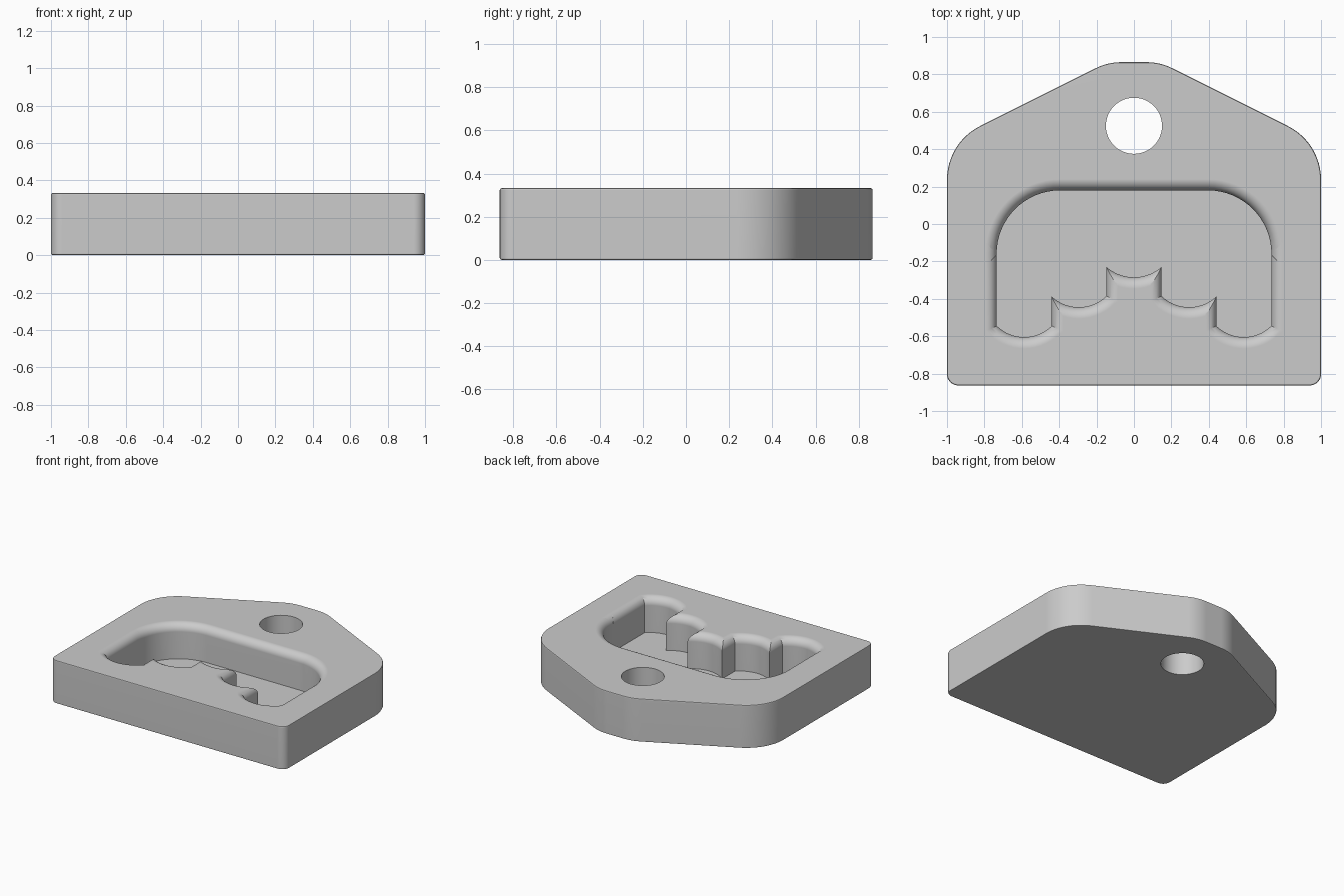
import bpy
import bmesh
from math import sin, cos, pi, tan, asin, radians
from mathutils import Vector, Matrix

if "Cube" in bpy.data.objects:
    bpy.data.objects.remove(bpy.data.objects["Cube"], do_unlink=True)

HEIGHT = 0.333
FLOOR = 0.065
LIP = 0.06      # rounded lip of the pocket
EDGE = 0.01     # softened outer edges


def round_poly(corners, steps=12):
    """Counter-clockwise convex outline from (x, y, corner radius)."""
    pts = []
    n = len(corners)
    for i, (x, y, r) in enumerate(corners):
        p = Vector((x, y))
        if r == 0:
            pts.append(p)
            continue
        a = (Vector(corners[i - 1][:2]) - p).normalized()
        b = (Vector(corners[(i + 1) % n][:2]) - p).normalized()
        half = a.angle(b) / 2
        centre = p + (a + b).normalized() * (r / sin(half))
        spoke = p + a * (r / tan(half)) - centre
        for k in range(steps + 1):
            pts.append(centre + Matrix.Rotation((pi - 2 * half) * k / steps, 2) @ spoke)
    return pts


def offset(pts, d):
    """Move an outline outwards by d with mitred corners."""
    out = []
    n = len(pts)
    for i, p in enumerate(pts):
        e1 = (p - pts[i - 1]).normalized()
        e2 = (pts[(i + 1) % n] - p).normalized()
        n1, n2 = Vector((e1.y, -e1.x)), Vector((e2.y, -e2.x))
        out.append(p + (n1 + n2) * (d / (1 + n1.dot(n2))))
    return out


def loft(name, pts, levels):
    """Solid skinned through copies of an outline at (offset, z) levels."""
    bm = bmesh.new()
    rings = [[bm.verts.new((p.x, p.y, z)) for p in offset(pts, d)] for d, z in levels]
    n = len(pts)
    for low, high in zip(rings, rings[1:]):
        for i in range(n):
            j = (i + 1) % n
            bm.faces.new((low[i], low[j], high[j], high[i]))
    bm.faces.new(rings[0][::-1])
    bm.faces.new(rings[-1])
    mesh = bpy.data.meshes.new(name)
    bm.to_mesh(mesh)
    bm.free()
    obj = bpy.data.objects.new(name, mesh)
    bpy.context.collection.objects.link(obj)
    return obj


def finger_outline(x0, x1, bottom, top, sag=0.06, steps=14):
    """Column with a scooped lower end."""
    h = (x1 - x0) / 2
    r = (h * h + sag * sag) / (2 * sag)
    half = asin(h / r)
    cx, cy = (x0 + x1) / 2, bottom + r
    arc = []
    for k in range(steps + 1):
        t = half * (2 * k / steps - 1)
        arc.append(Vector((cx + r * sin(t), cy - r * cos(t))))
    return arc + [Vector((x1, top)), Vector((x0, top))]


# Plate body with softened top and bottom edges
outline = round_poly([
    (-1, -0.863, 0.06), (1, -0.863, 0.06), (1, 0.435, 0.32),
    (0.14, 0.865, 0.3), (-0.14, 0.865, 0.3), (-1, 0.435, 0.32)])
soft = [(EDGE * (cos(pi / 4 * k) - 1), EDGE * (1 - sin(pi / 4 * k))) for k in (2, 1, 0)]
plate = loft("plate", outline, soft + [(d, HEIGHT - z) for d, z in reversed(soft)])

# Pocket levels: straight wall, then a quarter-round lip
pocket_levels = [(0, FLOOR)]
for k in range(9):
    a = pi / 2 * k / 8
    pocket_levels.append((LIP * (1 - cos(a)), HEIGHT - LIP + LIP * sin(a)))
pocket_levels.append((LIP, HEIGHT + 0.05))

# Pocket pieces: palm area and five finger scoops
palm = round_poly([(-0.735, -0.165, 0), (0.735, -0.165, 0),
                   (0.735, 0.18, 0.34), (-0.735, 0.18, 0.34)], 16)
pieces = [palm, finger_outline(-0.152, 0.152, -0.285, -0.1)]
for x0, x1, bottom in ((0.147, 0.443, -0.445), (0.44, 0.734, -0.605)):
    pieces.append(finger_outline(x0, x1, bottom, -0.16))
    pieces.append(finger_outline(-x1, -x0, bottom, -0.16))
cutters = [loft("pocket_cutter", p, pocket_levels) for p in pieces]

# Hanging hole
circle = [Vector((0.15 * cos(2 * pi * k / 48), 0.525 + 0.15 * sin(2 * pi * k / 48)))
          for k in range(48)]
cutters.append(loft("hole_cutter", circle, [(0, -0.1), (0, HEIGHT + 0.1)]))

# Cut everything out of the plate
bpy.ops.object.select_all(action='DESELECT')
bpy.context.view_layer.objects.active = plate
plate.select_set(True)
for cutter in cutters:
    cutter.hide_render = True
    mod = plate.modifiers.new("cut", 'BOOLEAN')
    mod.operation = 'DIFFERENCE'
    mod.solver = 'EXACT'
    mod.object = cutter
    bpy.ops.object.modifier_apply(modifier=mod.name)
    bpy.data.objects.remove(cutter, do_unlink=True)

# Smooth curves with flat faces kept crisp
bpy.ops.object.shade_smooth_by_angle(angle=radians(25))
weighted = plate.modifiers.new("flat_faces", 'WEIGHTED_NORMAL')
weighted.keep_sharp = True

# Plain grey finish
grey = bpy.data.materials.new("light_grey")
grey.use_nodes = True
colour = (0.6, 0.6, 0.6, 1)
grey.diffuse_color = colour
grey.node_tree.nodes["Principled BSDF"].inputs["Base Color"].default_value = colour
plate.data.materials.clear()
plate.data.materials.append(grey)
